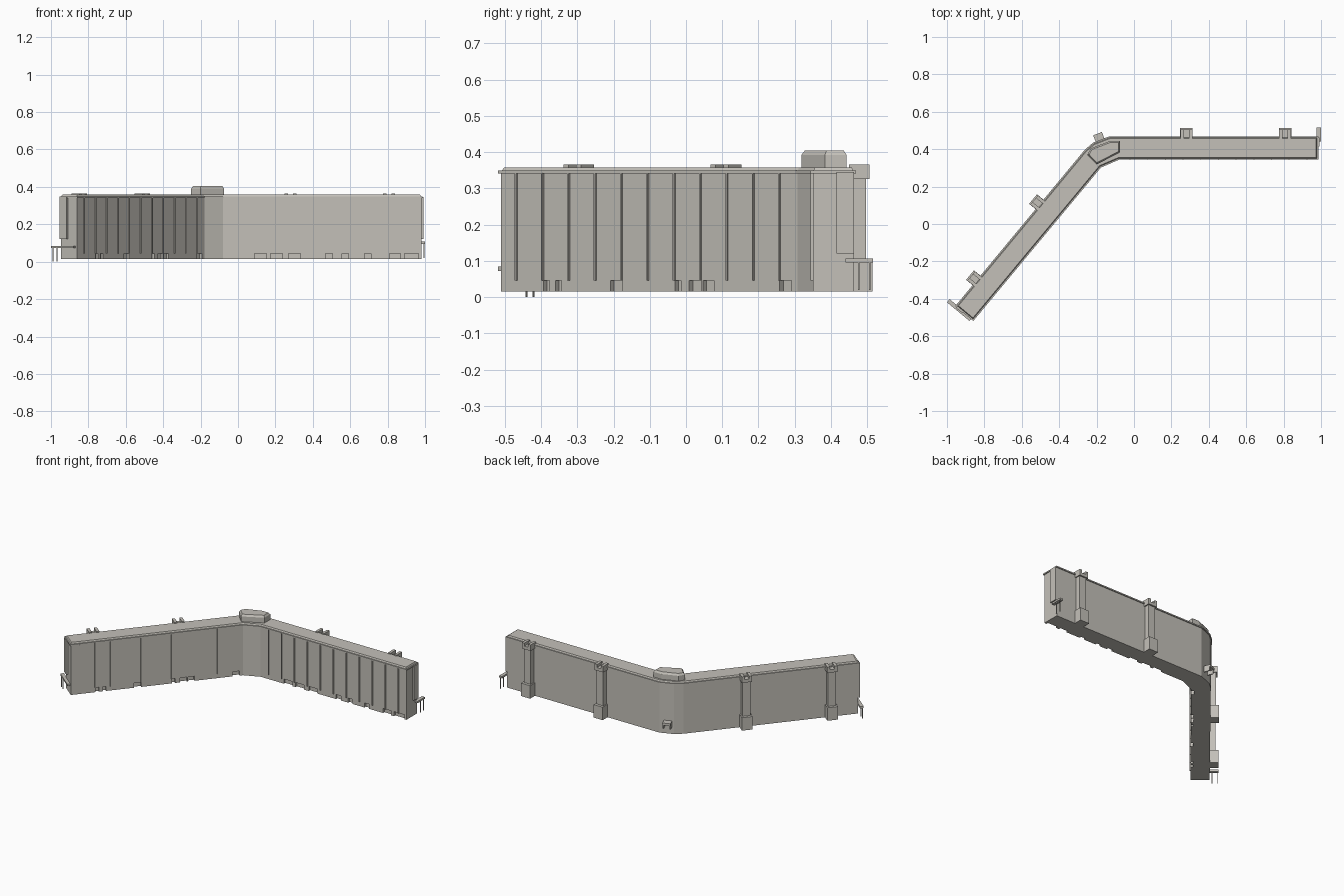
import bpy
import bmesh
from mathutils import Vector

cube = bpy.data.objects.get("Cube")
if cube:
    bpy.data.objects.remove(cube, do_unlink=True)

concrete = bpy.data.materials.new("warm_grey_concrete")
concrete.use_nodes = True
colour = (0.55, 0.53, 0.485, 1)
concrete.diffuse_color = colour
concrete.node_tree.nodes["Principled BSDF"].inputs["Base Color"].default_value = colour


def add_prism(bm, low, high, z0, z1):
    """Flat-sided solid between two outlines with equal point counts."""
    a = [bm.verts.new((p[0], p[1], z0)) for p in low]
    b = [bm.verts.new((p[0], p[1], z1)) for p in high]
    bm.faces.new(a[::-1])
    bm.faces.new(b)
    for i in range(len(a)):
        j = (i + 1) % len(a)
        bm.faces.new((a[i], a[j], b[j], b[i]))


def finish(bm, name):
    bmesh.ops.recalc_face_normals(bm, faces=bm.faces)
    mesh = bpy.data.meshes.new(name)
    bm.to_mesh(mesh)
    bm.free()
    mesh.materials.append(concrete)
    ob = bpy.data.objects.new(name, mesh)
    bpy.context.collection.objects.link(ob)
    return ob


def prisms(name, parts):
    bm = bmesh.new()
    for part in parts:
        add_prism(bm, *part)
    return finish(bm, name)


def offset(points, d):
    """Grow a counter-clockwise outline by d with mitred corners."""
    pts = [Vector(p) for p in points]
    result = []
    for i, p in enumerate(pts):
        e0 = (p - pts[i - 1]).normalized()
        e1 = (pts[(i + 1) % len(pts)] - p).normalized()
        n0, n1 = Vector((e0.y, -e0.x)), Vector((e1.y, -e1.x))
        result.append(p + (n0 + n1) * d / (1 + n0.dot(n1)))
    return result


class Wing:
    """Local frame: t runs from the free end to the bend, n from front to back."""

    def __init__(self, name, origin, along, back):
        self.name = name
        self.origin, self.along, self.back = Vector(origin), Vector(along), Vector(back)

    def at(self, t, n):
        return self.origin + self.along * t + self.back * n

    def box(self, t0, t1, n0, n1, z0, z1):
        ring = [self.at(t0, n0), self.at(t1, n0), self.at(t1, n1), self.at(t0, n1)]
        return ring, ring, z0, z1


east = Wing("east", (0.98, 0.35), (-1, 0), (0, 1))
west = Wing("west", (-0.86, -0.51), (0.638, 0.77), (-0.77, 0.638))
DEPTH = 0.113
BASE = 0.015

# Main bent block
outline = [west.at(0, 0), (-0.18, 0.307), (-0.08, 0.35), east.at(0, 0),
           east.at(0, DEPTH), (-0.13, 0.463), (-0.215, 0.43), west.at(1.08, DEPTH),
           west.at(0, DEPTH)]
block = prisms("main_block", [(outline, outline, BASE, 0.344)])

# Ground floor recesses along both front faces
recesses = {
    east: [(.015, .09), (.11, .17), (.27, .305), (.39, .423), (.476, .513),
           (.647, .71), (.743, .807), (.828, .892)],
    west: [(.152, .174), (.195, .217), (.392, .435), (.624, .645),
           (.675, .718), (.725, .764), (1.0, 1.043)],
}
cutter = prisms("recess_cutter", [w.box(a, b, -0.02, 0.014, -0.02, 0.045)
                                  for w, spans in recesses.items() for a, b in spans])
cutter.hide_render = True
cut = block.modifiers.new("ground_recesses", "BOOLEAN")
cut.operation, cut.object, cut.solver = "DIFFERENCE", cutter, "EXACT"
bpy.context.view_layer.objects.active = block
bpy.ops.object.modifier_apply(modifier=cut.name)
bpy.data.objects.remove(cutter, do_unlink=True)

# Cornice and low sloped roof edge
ledge = offset(outline, 0.006)
prisms("cornice", [(ledge, ledge, 0.341, 0.349)])
prisms("roof", [(offset(outline, -0.001), offset(outline, -0.006), 0.348, 0.358)])

# Penthouse on the bend with a chamfered top
house = [(-0.25, 0.37), (-0.2, 0.318), (-0.075, 0.383), (-0.075, 0.443),
         (-0.13, 0.443), (-0.23, 0.405)]
prisms("penthouse", [(house, house, 0.355, 0.392),
                     (house, offset(house, -0.008), 0.392, 0.404)])

for w in (east, west):
    # Thin vertical fins on the front
    fins = [w.box(t - 0.0025, t + 0.0025, -0.007, 0.004, 0.045, 0.342)
            for t in (0.056 + 0.0945 * i for i in range(11))]
    prisms(w.name + "_facade_fins", fins)

    # Stair towers on the back: base, shaft, cap and two raised ears
    for i, t in enumerate((0.172, 0.7)):
        prisms(f"{w.name}_stair_tower_{i + 1}", [
            w.box(t - 0.033, t + 0.033, 0.1, 0.164, BASE, 0.1),
            w.box(t - 0.025, t + 0.025, 0.1, 0.146, 0.1, 0.325),
            w.box(t - 0.032, t + 0.032, 0.1, 0.156, 0.325, 0.345),
            w.box(t - 0.032, t - 0.014, 0.1, 0.156, 0.345, 0.365),
            w.box(t + 0.014, t + 0.032, 0.1, 0.156, 0.345, 0.365)])

    # Bay on the free end
    prisms(w.name + "_end_bay", [w.box(-0.011, 0.004, 0.065, DEPTH, 0.12, 0.345)])

# End canopies on slim posts
for w, n0, z, foot in ((east, 0.09, 0.095, 0.02), (west, 0.01, 0.072, 0.0)):
    prisms(w.name + "_end_canopy", [w.box(-0.019, 0.003, n0, 0.166, z, z + 0.012)])
    prisms(w.name + "_canopy_posts",
           [w.box(-0.016, -0.012, n, n + 0.004, foot, z + 0.002) for n in (0.125, 0.155)])

# Porch at the back of the bend
along = Vector((0.085, 0.033)).normalized()
porch = Wing("porch", (-0.177, 0.445), along, (-along.y, along.x))
prisms("rear_porch", [porch.box(-0.028, 0.022, -0.01, 0.042, 0.085, 0.1),
                      porch.box(-0.028, -0.022, -0.01, 0.035, 0.06, 0.086),
                      porch.box(0.016, 0.022, -0.01, 0.035, 0.06, 0.086)])
